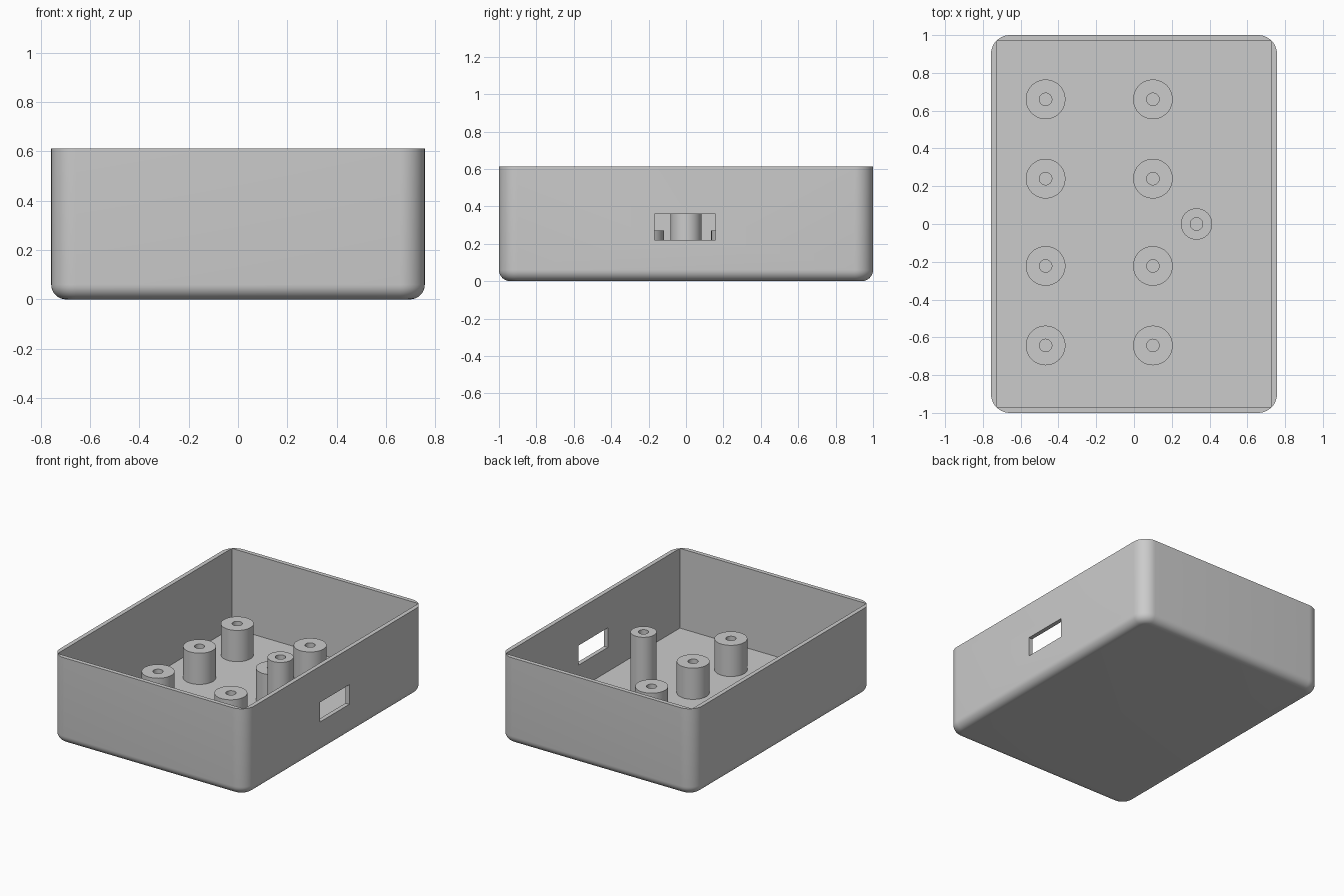
import bpy
import bmesh
from math import cos, sin, pi, radians

if "Cube" in bpy.data.objects:
    bpy.data.objects.remove(bpy.data.objects["Cube"])

HX, HY, HEIGHT = 0.757, 1.0, 0.612
CORNER, FILLET = 0.10, 0.06
WALL, FLOOR = 0.03, 0.05

grey = bpy.data.materials.new("light grey plastic")
grey.use_nodes = True
grey.diffuse_color = (0.6, 0.6, 0.6, 1)
grey.node_tree.nodes["Principled BSDF"].inputs["Base Color"].default_value = (0.6, 0.6, 0.6, 1)


def make_object(name, bm):
    bmesh.ops.recalc_face_normals(bm, faces=bm.faces)
    mesh = bpy.data.meshes.new(name)
    bm.to_mesh(mesh)
    bm.free()
    mesh.materials.append(grey)
    obj = bpy.data.objects.new(name, mesh)
    bpy.context.collection.objects.link(obj)
    return obj


def activate(obj):
    bpy.ops.object.select_all(action="DESELECT")
    obj.select_set(True)
    bpy.context.view_layer.objects.active = obj


def smooth(obj):
    activate(obj)
    bpy.ops.object.shade_smooth_by_angle(angle=radians(30))


def bridge(bm, low, high):
    n = len(low)
    for i in range(n):
        j = (i + 1) % n
        bm.faces.new((low[i], low[j], high[j], high[i]))


def rounded_ring(bm, inset, z, steps=12):
    """Rounded rectangle outline, pulled in by inset."""
    ring = []
    r = CORNER - inset
    for q, (sx, sy) in enumerate(((1, 1), (-1, 1), (-1, -1), (1, -1))):
        for k in range(steps + 1):
            a = (q + k / steps) * pi / 2
            ring.append(bm.verts.new((sx * (HX - CORNER) + r * cos(a),
                                      sy * (HY - CORNER) + r * sin(a), z)))
    return ring


def cut_box(obj, low, high):
    """Subtract an axis-aligned box from obj."""
    bm = bmesh.new()
    bmesh.ops.create_cube(bm, size=1)
    for v in bm.verts:
        v.co = [(a + b) / 2 + c * (b - a) for a, b, c in zip(low, high, v.co)]
    cutter = make_object("cutter", bm)
    cutter.hide_render = True
    mod = obj.modifiers.new("cut", "BOOLEAN")
    mod.operation = "DIFFERENCE"
    mod.solver = "EXACT"
    mod.object = cutter
    activate(obj)
    bpy.ops.object.modifier_apply(modifier=mod.name)
    bpy.data.objects.remove(cutter)


# Tray body: rounded outer block with a filleted bottom edge
bm = bmesh.new()
rings = []
for k in range(9):
    a = k / 8 * pi / 2
    rings.append(rounded_ring(bm, FILLET * (1 - sin(a)), FILLET * (1 - cos(a))))
rings.append(rounded_ring(bm, 0, HEIGHT))
for low, high in zip(rings, rings[1:]):
    bridge(bm, low, high)
bm.faces.new(rings[0][::-1])
bm.faces.new(rings[-1])
tray = make_object("tray", bm)

# Square-cornered cavity, then the connector window in the left wall
cut_box(tray, (WALL - HX, WALL - HY, FLOOR), (HX - WALL, HY - WALL, HEIGHT + 0.2))
cut_box(tray, (HX - 0.1, -0.168, 0.22), (HX + 0.1, 0.158, 0.358))
smooth(tray)


def post(name, x, y, radius, top, hole=0.033, sides=40):
    """Round standoff with a screw hole reaching down to the floor."""
    bm = bmesh.new()
    base = FLOOR - 0.01
    rings = []
    for r, z in ((radius, base), (radius, top), (hole, top), (hole, FLOOR)):
        rings.append([bm.verts.new((x + r * cos(2 * pi * i / sides),
                                    y + r * sin(2 * pi * i / sides), z))
                      for i in range(sides)])
    for low, high in zip(rings, rings[1:]):
        bridge(bm, low, high)
    bm.faces.new(rings[0][::-1])
    bm.faces.new(rings[-1])
    smooth(make_object(name, bm))


# Eight short standoffs in two columns
for x, side in ((-0.468, "right"), (0.10, "left")):
    for row, y in enumerate((-0.643, -0.222, 0.24, 0.66), 1):
        post(f"{side}_standoff_{row}", x, y, 0.105, 0.27)

# One tall, slimmer standoff by the window
post("tall_standoff", 0.331, 0.0, 0.083, 0.50)
